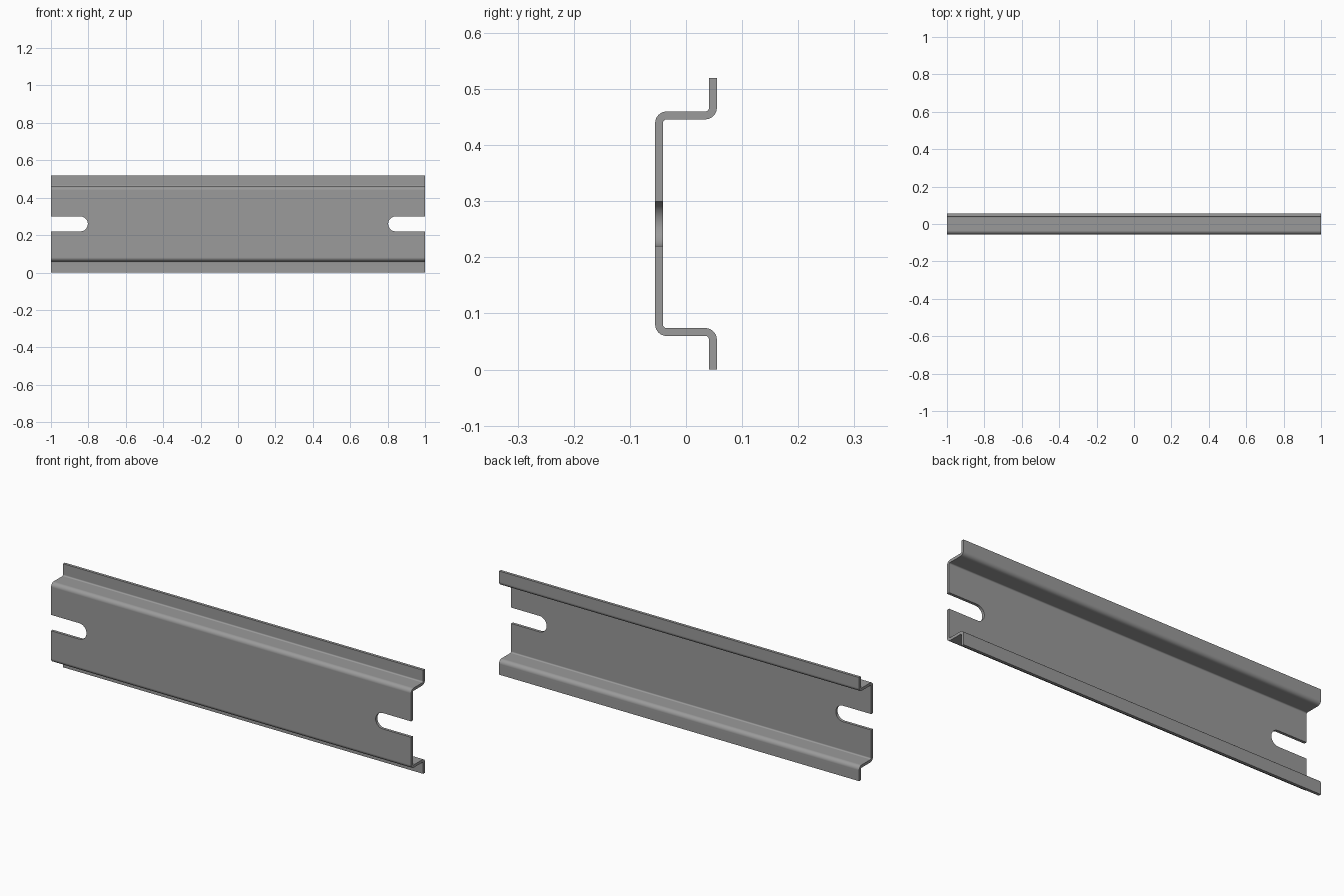
import bpy, bmesh
from math import cos, sin, radians

if "Cube" in bpy.data.objects:
    bpy.data.objects.remove(bpy.data.objects["Cube"])

H, D, T = 0.52, 0.055, 0.014     # height, half depth, sheet thickness
RI, STEP = 0.0065, 0.06          # inner bend radius, flange height


def arc(cy, cz, r, a0, a1, n=8):
    return [(cy + r * cos(radians(a0 + (a1 - a0) * i / n)),
             cz + r * sin(radians(a0 + (a1 - a0) * i / n))) for i in range(n + 1)]


def extrude(name, pts, to_a, to_b):
    bm = bmesh.new()
    a = [bm.verts.new(to_a(*p)) for p in pts]
    b = [bm.verts.new(to_b(*p)) for p in pts]
    n = len(pts)
    bm.faces.new(a)
    bm.faces.new(b[::-1])
    for i in range(n):
        j = (i + 1) % n
        bm.faces.new((a[j], a[i], b[i], b[j]))
    bmesh.ops.recalc_face_normals(bm, faces=bm.faces)
    me = bpy.data.meshes.new(name)
    bm.to_mesh(me)
    bm.free()
    ob = bpy.data.objects.new(name, me)
    bpy.context.collection.objects.link(ob)
    return ob


# Hat-section profile: two bends for the lower half, mirrored for the upper half
c1 = (D - T - RI, STEP - RI)
c2 = (-D + T + RI, STEP + T + RI)
side_a = [(D, 0)] + arc(*c1, RI + T, 0, 90) + arc(*c2, RI, 270, 180)
side_b = [(D - T, 0)] + arc(*c1, RI, 0, 90) + arc(*c2, RI + T, 270, 180)


def full(half):
    return half + [(y, H - z) for y, z in reversed(half)]


profile = full(side_a) + full(side_b)[::-1]
rail = extrude("mounting_rail", profile,
               lambda y, z: (-1, y, z), lambda y, z: (1, y, z))

# Dark grey steel
steel = bpy.data.materials.new("dark_steel")
steel.diffuse_color = (0.325, 0.325, 0.325, 1)
steel.use_nodes = True
steel.node_tree.nodes["Principled BSDF"].inputs["Base Color"].default_value = steel.diffuse_color
rail.data.materials.append(steel)

# Open round-ended slots at both ends of the web
bpy.context.view_layer.objects.active = rail
rail.select_set(True)
for s, side in ((-1, "left"), (1, "right")):
    r = 0.04
    pts = [(s * x, z) for x, z in
           [(1.1, H / 2 - r)] + arc(0.803 + r, H / 2, r, 270, 90, 20) + [(1.1, H / 2 + r)]]
    cutter = extrude(side + "_slot_cutter", pts,
                     lambda x, z: (x, -0.1, z), lambda x, z: (x, 0.02, z))
    cutter.data.materials.append(steel)
    cutter.hide_render = True
    mod = rail.modifiers.new("slot", 'BOOLEAN')
    mod.operation, mod.solver, mod.object = 'DIFFERENCE', 'EXACT', cutter
    bpy.ops.object.modifier_apply(modifier=mod.name)
    bpy.data.objects.remove(cutter)

# Smooth bends, sharp edges, flat faces kept flat
bpy.ops.object.shade_smooth_by_angle(angle=radians(30))
weighted = rail.modifiers.new("flat_faces", 'WEIGHTED_NORMAL')
weighted.keep_sharp = True
